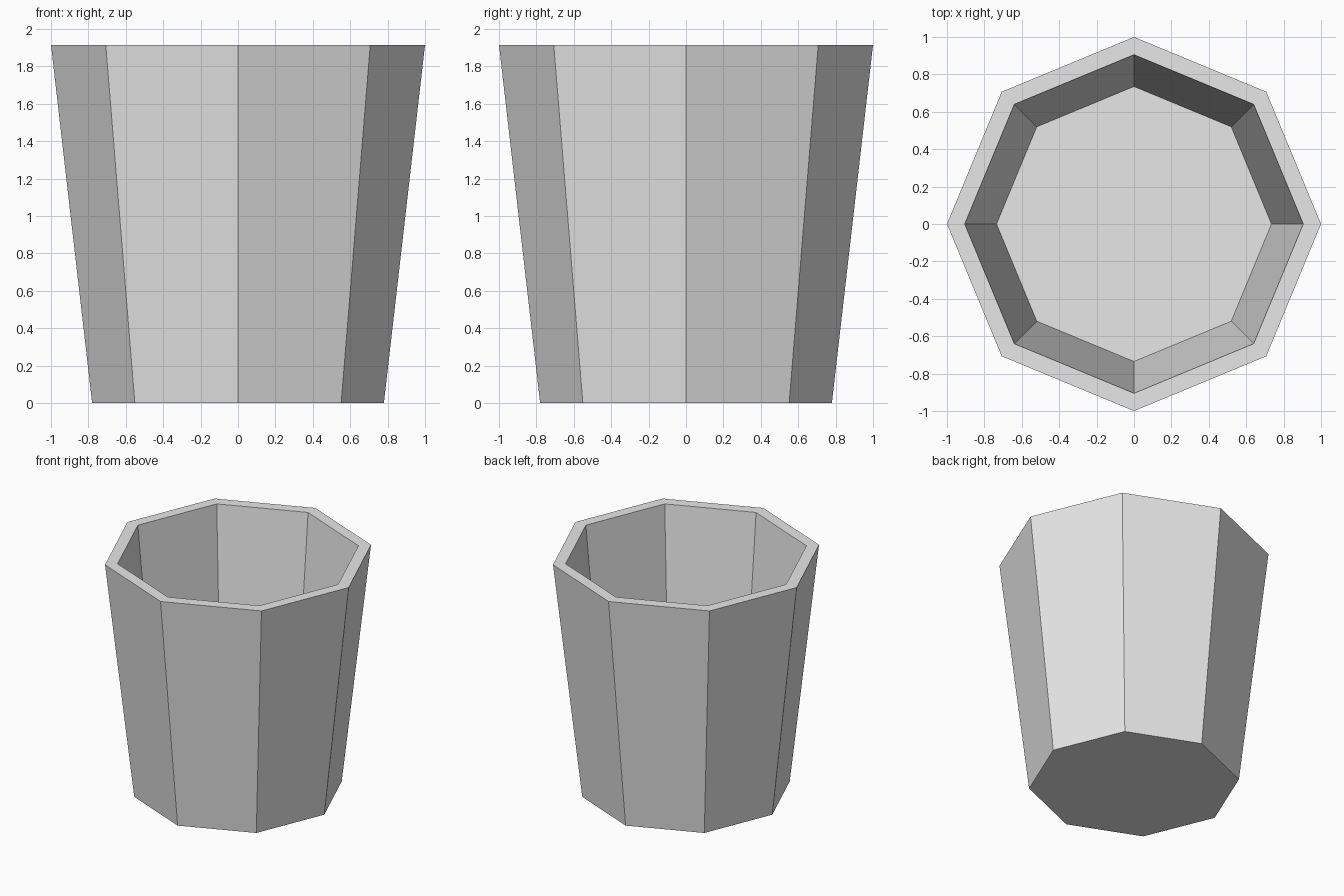
import bpy
import bmesh
from math import cos, sin, pi

cube = bpy.data.objects.get("Cube")
if cube:
    bpy.data.objects.remove(cube, do_unlink=True)

SIDES = 8
# (radius, height) from the base, up the outside, over the rim, down to the inner floor
PROFILE = [(0.78, 0), (1.0, 1.915), (0.905, 1.915), (0.735, 0.09)]

# Plain light grey
grey = bpy.data.materials.new("light_grey")
grey.use_nodes = True
colour = (0.8, 0.8, 0.8, 1)
grey.diffuse_color = colour
grey.node_tree.nodes["Principled BSDF"].inputs["Base Color"].default_value = colour

# Octagonal tapered cup, one ring of vertices per profile point
bm = bmesh.new()
rings = [[bm.verts.new((r * cos(2 * pi * i / SIDES), r * sin(2 * pi * i / SIDES), z))
          for i in range(SIDES)] for r, z in PROFILE]
for low, high in zip(rings, rings[1:]):
    for i in range(SIDES):
        j = (i + 1) % SIDES
        bm.faces.new((low[i], low[j], high[j], high[i]))

# Underside and inner floor
bm.faces.new(rings[0][::-1])
bm.faces.new(rings[-1])
bmesh.ops.recalc_face_normals(bm, faces=bm.faces)

mesh = bpy.data.meshes.new("octagonal_cup")
bm.to_mesh(mesh)
bm.free()
mesh.materials.append(grey)
cup = bpy.data.objects.new("octagonal_cup", mesh)
bpy.context.collection.objects.link(cup)
